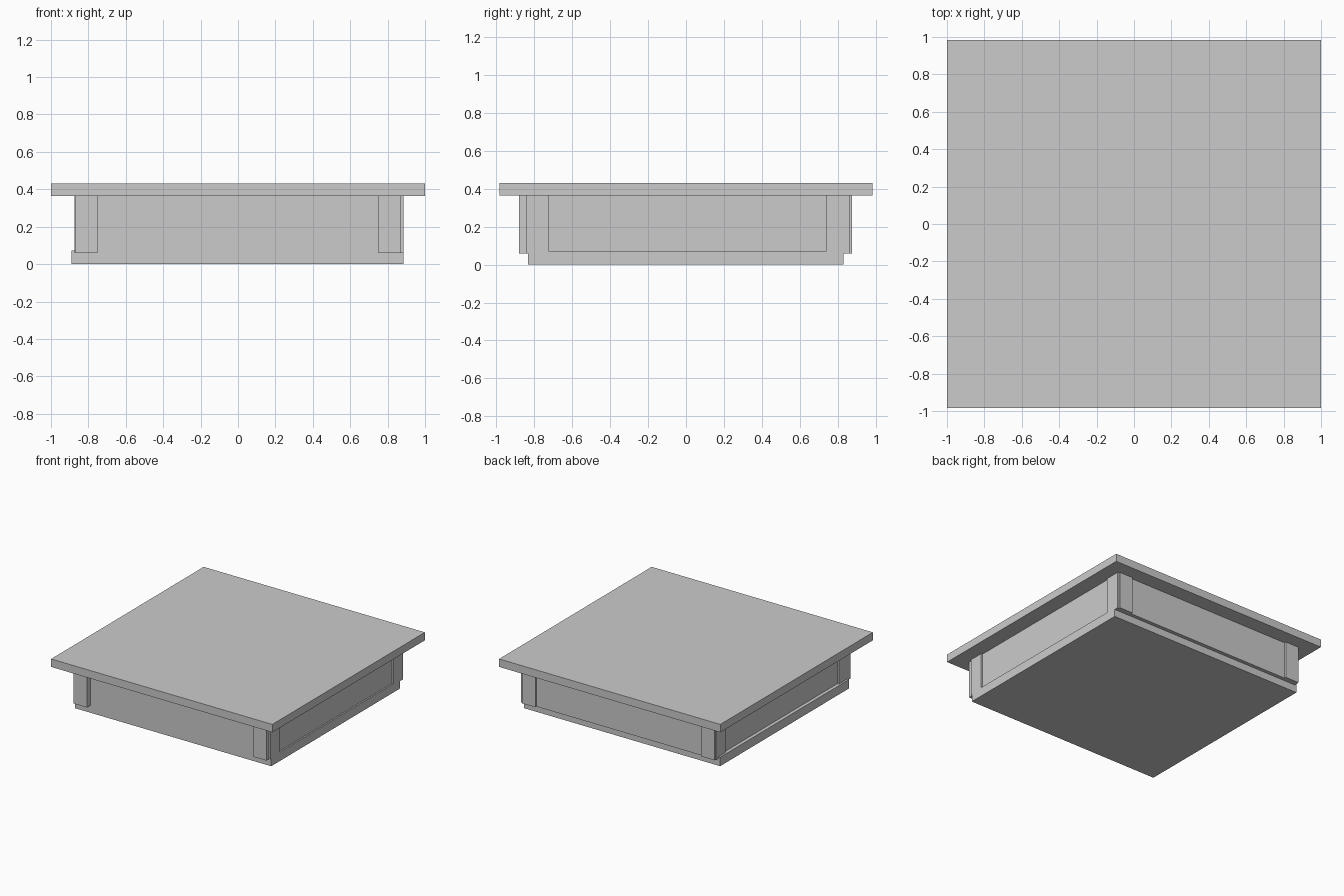
import bpy, bmesh

if "Cube" in bpy.data.objects:
    bpy.data.objects.remove(bpy.data.objects["Cube"])


def box(name, x0, x1, y0, y1, z0, z1):
    """Axis-aligned box given by its extents."""
    bm = bmesh.new()
    bmesh.ops.create_cube(bm, size=1)
    for v in bm.verts:
        v.co = ((x0 + x1) / 2 + v.co.x * (x1 - x0),
                (y0 + y1) / 2 + v.co.y * (y1 - y0),
                (z0 + z1) / 2 + v.co.z * (z1 - z0))
    mesh = bpy.data.meshes.new(name)
    bm.to_mesh(mesh)
    bm.free()
    obj = bpy.data.objects.new(name, mesh)
    bpy.context.collection.objects.link(obj)
    return obj


RAIL, POST, TOP = 0.06, 0.06, 0.365

# Overhanging top and base plate
box("top_slab", -1, 1, -0.985, 0.985, TOP, 0.43)
box("base_plate", -0.87, 0.87, -0.835, 0.83, 0, RAIL)

# Bottom rails on the two sides, slightly taller than the base
box("left_rail", -0.89, -0.85, -0.835, 0.83, 0, 0.073)
box("right_rail", 0.85, 0.885, -0.835, 0.83, 0, 0.073)

# Wall panels between the posts
box("front_panel", -0.85, 0.85, -0.835, -0.80, RAIL, TOP)
box("back_panel", -0.85, 0.85, 0.82, 0.86, RAIL, TOP)
box("left_panel", -0.862, -0.82, -0.80, 0.82, RAIL, TOP)
box("right_panel", 0.83, 0.873, -0.80, 0.82, RAIL, TOP)

# Corner posts: one board facing front/back, one facing the side
for side, s in (("left", -1), ("right", 1)):
    xa, xb = sorted((s * 0.75, s * 0.872))
    box("front_post_" + side, xa, xb, -0.88, -0.82, POST, TOP)
    box("back_post_" + side, xa, xb, 0.83, 0.875, POST, TOP)
    outer = 0.875 if s < 0 else 0.885
    xa, xb = sorted((s * 0.84, s * outer))
    box(side + "_post_front", xa, xb, -0.845, -0.725, POST, TOP)
    box(side + "_post_back", xa, xb, 0.742, 0.865, POST, TOP)
